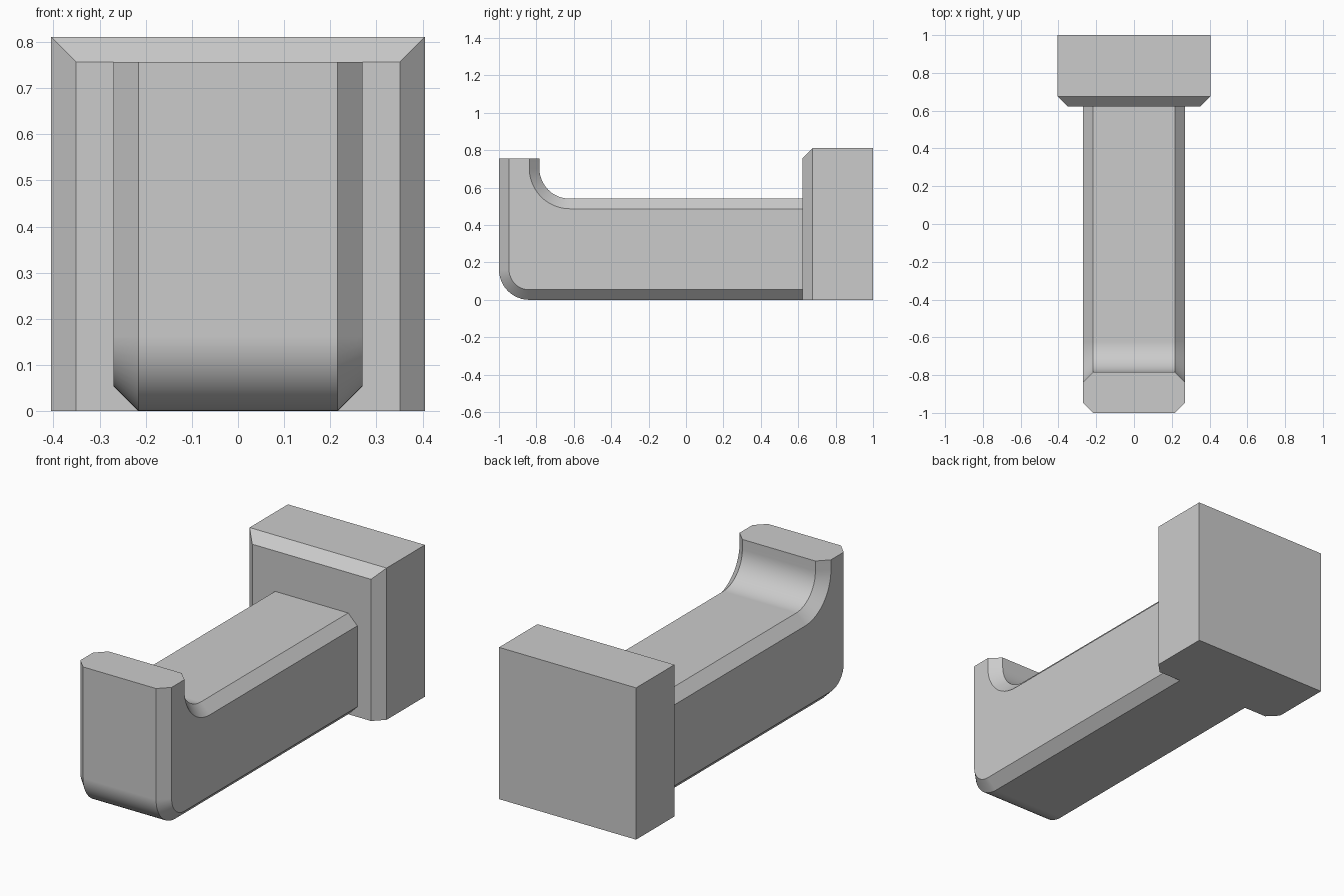
import bpy, bmesh
from math import cos, sin, radians

cube = bpy.data.objects.get("Cube")
if cube:
    bpy.data.objects.remove(cube, do_unlink=True)

CHAMFER = 0.054
WALL_Y = 0.622      # front of the mounting plate
STEPS = 12          # segments per rounded corner

grey = bpy.data.materials.new("grey_plastic")
grey.use_nodes = True
colour = (0.6, 0.6, 0.6, 1)
grey.diffuse_color = colour
grey.node_tree.nodes["Principled BSDF"].inputs["Base Color"].default_value = colour


def arc(cy, cz, r, start, end):
    angles = [radians(start + (end - start) * i / STEPS) for i in range(STEPS + 1)]
    return [(cy + r * cos(a), cz + r * sin(a)) for a in angles]


def hook_profile(inset):
    """Side outline of the arm, with its long edges moved inwards by inset."""
    heel = arc(-0.838, 0.162, 0.162 - inset, 270, 180)
    throat = arc(-0.622, 0.703, 0.162 + inset, 180, 270)
    return ([(WALL_Y, inset)] + heel
            + [(-1 + inset, 0.757), (-0.784 - inset, 0.757)]
            + throat + [(WALL_Y, 0.541 - inset)])


def loft(name, sections):
    """Skin a closed solid through matching loops of points."""
    bm = bmesh.new()
    loops = [[bm.verts.new(p) for p in section] for section in sections]
    for a, b in zip(loops, loops[1:]):
        for i in range(len(a)):
            j = (i + 1) % len(a)
            bm.faces.new((a[i], a[j], b[j], b[i]))
    bm.faces.new(loops[0])
    bm.faces.new(loops[-1])
    bmesh.ops.recalc_face_normals(bm, faces=bm.faces)
    mesh = bpy.data.meshes.new(name)
    bm.to_mesh(mesh)
    bm.free()
    mesh.materials.append(grey)
    obj = bpy.data.objects.new(name, mesh)
    bpy.context.collection.objects.link(obj)
    return obj


# Hook arm: side outline swept across x, chamfered along both sides
arm = loft("hook_arm", [
    [(x, y, z) for y, z in hook_profile(inset)]
    for x, inset in ((-0.27, CHAMFER), (-0.216, 0), (0.216, 0), (0.27, CHAMFER))])
bpy.ops.object.select_all(action="DESELECT")
arm.select_set(True)
bpy.context.view_layer.objects.active = arm
bpy.ops.object.shade_smooth_by_angle(angle=radians(25))
weighted = arm.modifiers.new("flat_sides", "WEIGHTED_NORMAL")
weighted.keep_sharp = True


# Mounting plate: front edge chamfered on the top and sides only
def plate_section(y, inset):
    w, h = 0.405 - inset, 0.811 - inset
    return [(-w, y, 0), (w, y, 0), (w, y, h), (-w, y, h)]


loft("mounting_plate", [plate_section(WALL_Y, CHAMFER),
                        plate_section(WALL_Y + CHAMFER, 0),
                        plate_section(1, 0)])
